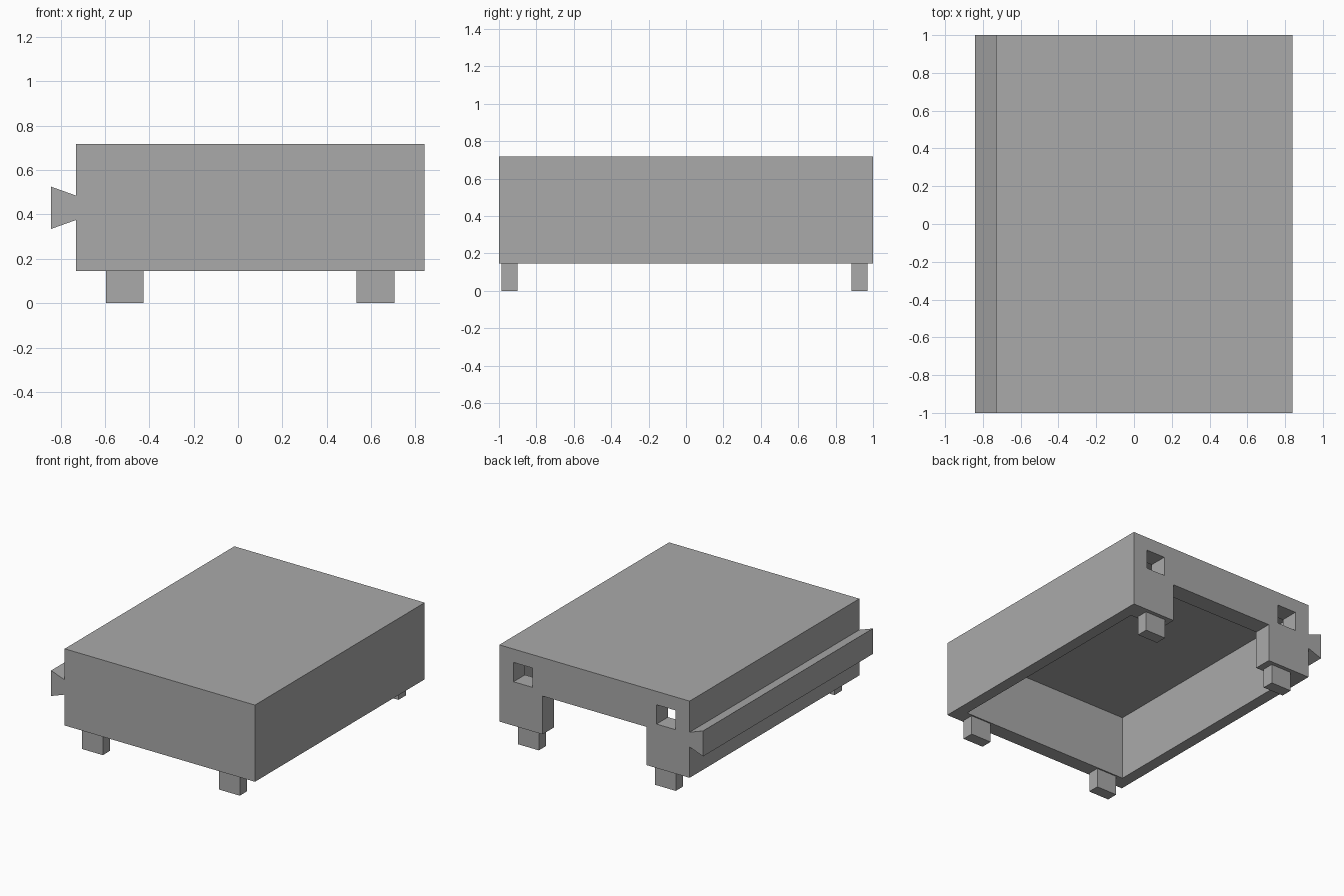
import bpy

default_cube = bpy.data.objects.get("Cube")
if default_cube:
    bpy.data.objects.remove(default_cube, do_unlink=True)

grey = bpy.data.materials.new("plain grey")
grey.use_nodes = True
grey.diffuse_color = (0.4, 0.4, 0.4, 1)
grey.node_tree.nodes["Principled BSDF"].inputs["Base Color"].default_value = (0.4, 0.4, 0.4, 1)


def prism(name, profile, y0, y1):
    """Extrude an x-z profile along y."""
    n = len(profile)
    verts = [(x, y, z) for y in (y0, y1) for x, z in profile]
    faces = [tuple(range(n)), tuple(reversed(range(n, 2 * n)))]
    faces += [(i, i + n, (i + 1) % n + n, (i + 1) % n) for i in range(n)]
    mesh = bpy.data.meshes.new(name)
    mesh.from_pydata(verts, [], faces)
    mesh.materials.append(grey)
    obj = bpy.data.objects.new(name, mesh)
    bpy.context.collection.objects.link(obj)
    return obj


def box(name, x0, x1, y0, y1, z0, z1):
    return prism(name, [(x0, z0), (x1, z0), (x1, z1), (x0, z1)], y0, y1)


def cut(target, cutter):
    """Subtract the cutter from the target, then discard it."""
    cutter.hide_render = True
    mod = target.modifiers.new("cut", "BOOLEAN")
    mod.operation = "DIFFERENCE"
    mod.solver = "EXACT"
    mod.object = cutter
    bpy.context.view_layer.objects.active = target
    bpy.ops.object.modifier_apply(modifier=mod.name)
    bpy.data.objects.remove(cutter, do_unlink=True)


# Housing, hollow and open underneath
LEFT, RIGHT, BOTTOM, TOP = 0.84, -0.73, 0.145, 0.717
housing = box("housing", RIGHT, LEFT, -1, 1, BOTTOM, TOP)
cut(housing, box("cavity_cutter", RIGHT + 0.087, LEFT - 0.087, -0.89, 0.865, 0, 0.625))

# Wide notch in the back wall
cut(housing, box("notch_cutter", RIGHT + 0.357, LEFT - 0.357, 0.8, 1.1, 0, 0.43))

# Square ports through the back wall
for x in (RIGHT + 0.195, LEFT - 0.195):
    cut(housing, box("port_cutter", x - 0.078, x + 0.078, 0.8, 1.1, 0.473, 0.617))

# Dovetail rail along the right side
prism("dovetail_rail", [(-0.842, 0.335), (RIGHT, 0.375), (RIGHT, 0.485), (-0.842, 0.525)], -1, 1)

# Feet
for side, x in (("right", -0.51), ("left", 0.62)):
    for end, y in (("front", -0.943), ("back", 0.927)):
        box(f"{end}_{side}_foot", x - 0.085, x + 0.085, y - 0.043, y + 0.043, 0, BOTTOM)
